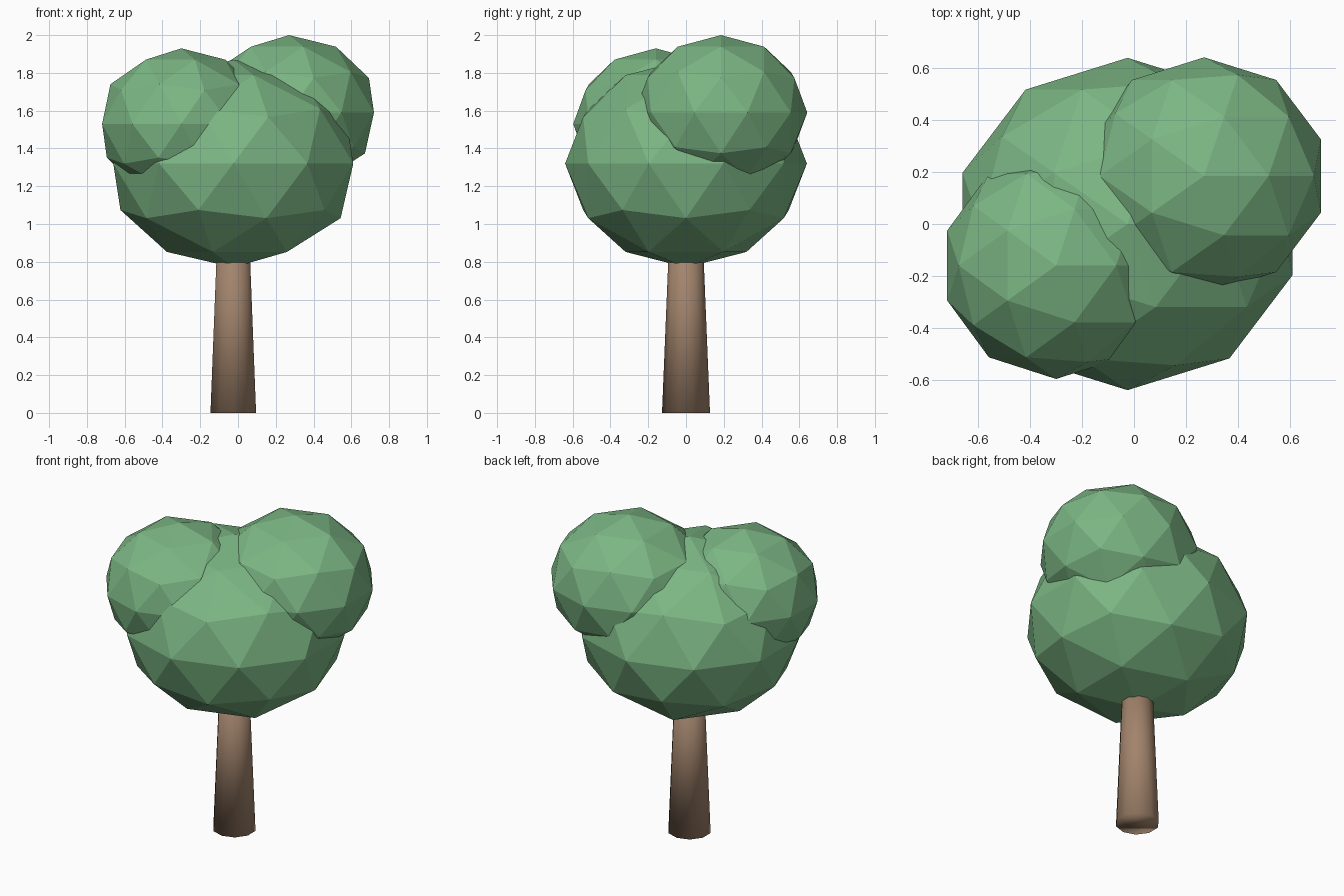
import bpy

cube = bpy.data.objects.get("Cube")
if cube:
    bpy.data.objects.remove(cube, do_unlink=True)


def make_material(name, rgb):
    mat = bpy.data.materials.new(name)
    mat.use_nodes = True
    color = (*rgb, 1.0)
    mat.diffuse_color = color
    mat.node_tree.nodes["Principled BSDF"].inputs["Base Color"].default_value = color
    return mat


leaf_green = make_material("leaf green", (0.20, 0.47, 0.23))
bark_brown = make_material("bark brown", (0.36, 0.23, 0.15))


def finish(name, mat, smooth):
    obj = bpy.context.object
    obj.name = obj.data.name = name
    obj.data.materials.append(mat)
    obj.data.polygons.foreach_set("use_smooth", [smooth] * len(obj.data.polygons))
    return obj


def foliage(name, center, radii):
    """Flat-shaded, slightly squashed low-poly leaf clump."""
    bpy.ops.mesh.primitive_ico_sphere_add(subdivisions=2, radius=1, location=center)
    bpy.context.object.scale = radii
    bpy.ops.object.transform_apply(location=False, rotation=False, scale=True)
    finish(name, leaf_green, False)


# Tapered ten-sided trunk, softly shaded, running up into the crown
trunk_height = 1.0
bpy.ops.mesh.primitive_cone_add(vertices=10, radius1=0.127, radius2=0.086,
                                depth=trunk_height,
                                location=(-0.025, 0, trunk_height / 2))
finish("trunk", bark_brown, True)

# Crown: one large clump and two smaller ones overlapping it
foliage("main_crown", (-0.025, 0, 1.32), (0.668, 0.64, 0.55))
foliage("back_left_crown", (0.27, 0.185, 1.59), (0.473, 0.457, 0.41))
foliage("front_right_crown", (-0.30, -0.16, 1.53), (0.441, 0.437, 0.40))
